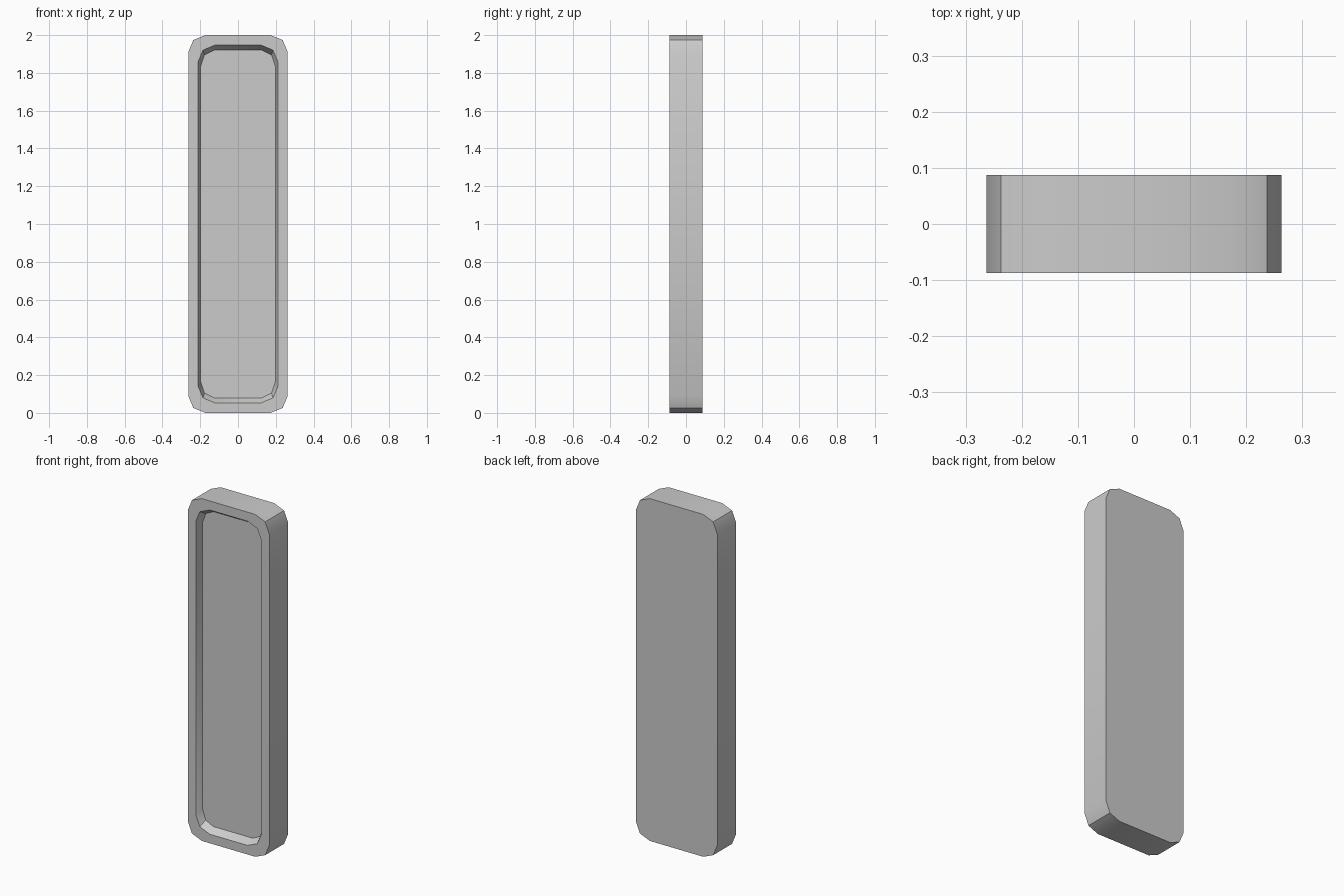
import bpy, bmesh
from math import sin, cos, pi, radians

if "Cube" in bpy.data.objects:
    bpy.data.objects.remove(bpy.data.objects["Cube"])


def ring(bm, half_w, z0, z1, rx, rz, y):
    """Rounded rectangle in the XZ plane, two segments per corner."""
    verts = []
    corners = [(1, z1, 0), (-1, z1, 1), (-1, z0, 2), (1, z0, 3)]
    for sx, z, q in corners:
        sz = 1 if z == z1 else -1
        cx, cz = sx * (half_w - rx), z - sz * rz
        for i in range(3):
            a = (q + i / 2) * pi / 2
            verts.append(bm.verts.new((cx + rx * cos(a), y, cz + rz * sin(a))))
    return verts


def bridge(bm, a, b):
    n = len(a)
    for i in range(n):
        j = (i + 1) % n
        bm.faces.new((a[i], a[j], b[j], b[i]))


bm = bmesh.new()
# Back outline, front outline, recess opening, recess floor
rings = [
    ring(bm, 0.263, 0.0, 2.0, 0.09, 0.09, 0.087),
    ring(bm, 0.263, 0.0, 2.0, 0.09, 0.09, -0.087),
    ring(bm, 0.212, 0.053, 1.947, 0.09, 0.09, -0.087),
    ring(bm, 0.198, 0.08, 1.92, 0.07, 0.085, -0.045),
]
for a, b in zip(rings, rings[1:]):
    bridge(bm, a, b)
bm.faces.new(rings[0])
bm.faces.new(rings[-1])
bmesh.ops.recalc_face_normals(bm, faces=bm.faces)

# Recessed panel
mesh = bpy.data.meshes.new("recessed_panel")
bm.to_mesh(mesh)
bm.free()
panel = bpy.data.objects.new("recessed_panel", mesh)
bpy.context.collection.objects.link(panel)
bpy.context.view_layer.objects.active = panel
panel.select_set(True)
bpy.ops.object.shade_smooth_by_angle(angle=radians(30))
